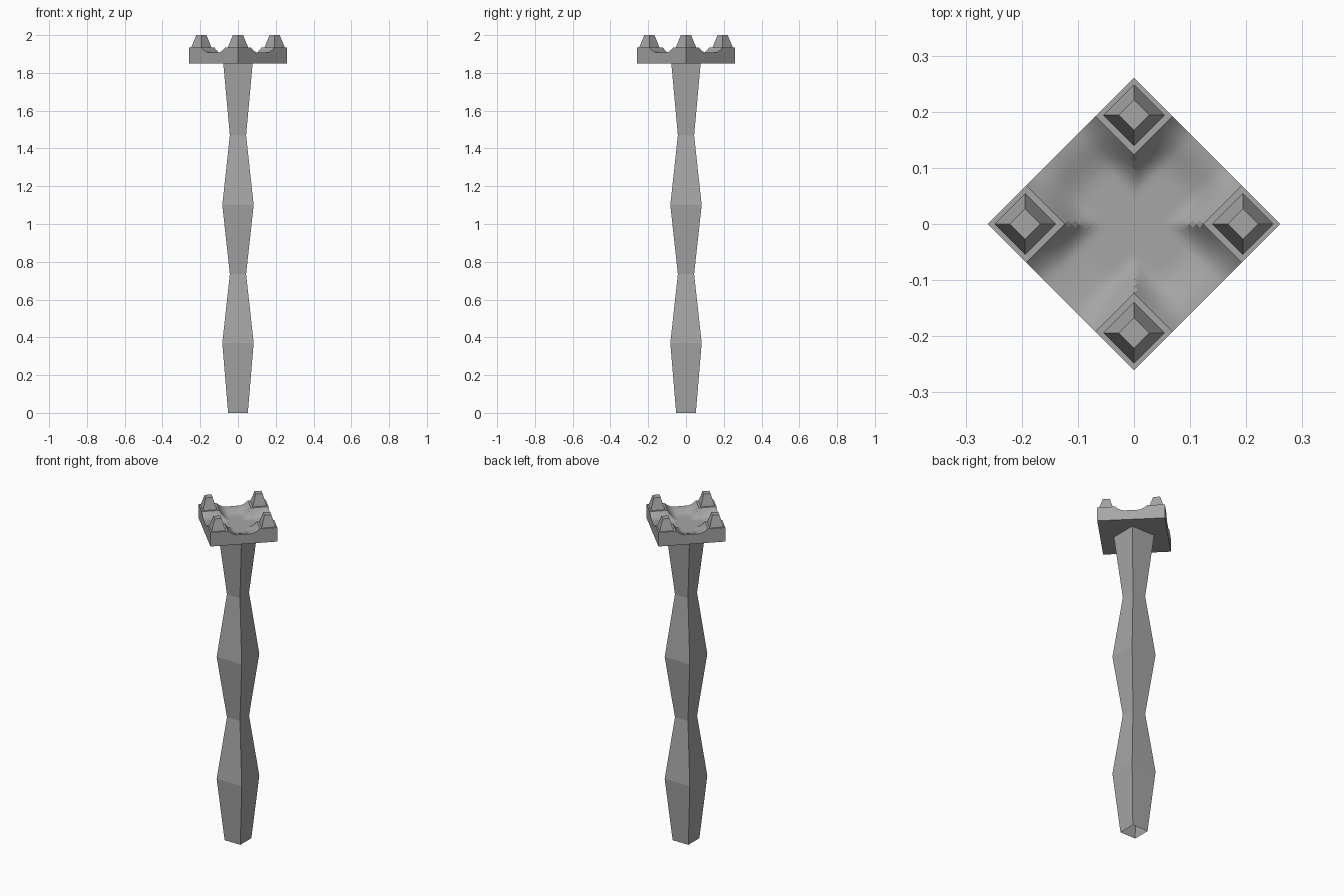
import bpy, bmesh
from math import pi, cos, sin, sqrt, hypot
from mathutils import Matrix

cube = bpy.data.objects.get("Cube")
if cube:
    bpy.data.objects.remove(cube, do_unlink=True)

# Single stone grey
grey = bpy.data.materials.new("stone_grey")
grey.use_nodes = True
colour = (0.38, 0.38, 0.38, 1)
grey.diffuse_color = colour
bsdf = next(n for n in grey.node_tree.nodes if n.type == "BSDF_PRINCIPLED")
bsdf.inputs["Base Color"].default_value = colour
bsdf.inputs["Roughness"].default_value = 0.8


def finish(bm, name):
    bmesh.ops.recalc_face_normals(bm, faces=bm.faces)
    mesh = bpy.data.meshes.new(name)
    bm.to_mesh(mesh)
    bm.free()
    mesh.materials.append(grey)
    obj = bpy.data.objects.new(name, mesh)
    bpy.context.collection.objects.link(obj)
    return obj


# Handle: square tube with alternating swells, open at the bottom
profile = [(0, 0.052), (0.37, 0.083), (0.735, 0.043),
           (1.1, 0.083), (1.47, 0.043), (1.855, 0.078)]
bm = bmesh.new()
rings = []
for z, half in profile:
    r = half * sqrt(2)
    rings.append([bm.verts.new((r * cos(a), r * sin(a), z))
                  for a in (pi / 4 + i * pi / 2 for i in range(4))])
for low, high in zip(rings, rings[1:]):
    for i in range(4):
        j = (i + 1) % 4
        bm.faces.new((low[i], low[j], high[j], high[i]))
finish(bm, "handle")

# Head plate: square block turned 45 degrees with a dished top
HALF, TILE = 0.184, 0.087
BASE, FLOOR, RIM, TOP = 1.85, 1.886, 1.908, 1.934


def smoothstep(a, b, x):
    t = min(max((x - a) / (b - a), 0), 1)
    return t * t * (3 - 2 * t)


def height(u, v):
    dish = FLOOR + (RIM - FLOOR) * smoothstep(0.1, HALF, hypot(u, v))
    inner = min(abs(u), abs(v))
    blend = min(max((inner - 0.035) / (TILE - 0.035), 0), 1) ** 2
    return dish + (TOP - dish) * blend


positive = [TILE * i / 10 for i in range(1, 11)]
positive += [TILE + (HALF - TILE) * i / 6 for i in range(1, 7)]
steps = [-p for p in reversed(positive)] + [0] + positive
bm = bmesh.new()
grid = [[bm.verts.new((u, v, height(u, v))) for u in steps] for v in steps]
for row, above in zip(grid, grid[1:]):
    for i in range(len(steps) - 1):
        bm.faces.new((row[i], row[i + 1], above[i + 1], above[i]))
border = [e for e in bm.edges if e.is_boundary]
skirt = bmesh.ops.extrude_edge_only(bm, edges=border)["geom"]
for v in skirt:
    if isinstance(v, bmesh.types.BMVert):
        v.co.z = BASE
bmesh.ops.holes_fill(bm, edges=[e for e in bm.edges if e.is_boundary], sides=0)
bmesh.ops.rotate(bm, verts=bm.verts, matrix=Matrix.Rotation(pi / 4, 3, "Z"))
plate = finish(bm, "head_plate")
bpy.ops.object.select_all(action="DESELECT")
plate.select_set(True)
bpy.context.view_layer.objects.active = plate
bpy.ops.object.shade_smooth_by_angle(angle=pi / 6)

# Prongs: a tapered square stud on each corner
for i, side in enumerate(("left", "back", "right", "front")):
    a = i * pi / 2
    bm = bmesh.new()
    spot = Matrix.Translation((0.194 * cos(a), 0.194 * sin(a), 1.966))
    bmesh.ops.create_cone(bm, cap_ends=True, segments=4, radius1=0.055,
                          radius2=0.027, depth=0.068, matrix=spot)
    finish(bm, side + "_prong")
